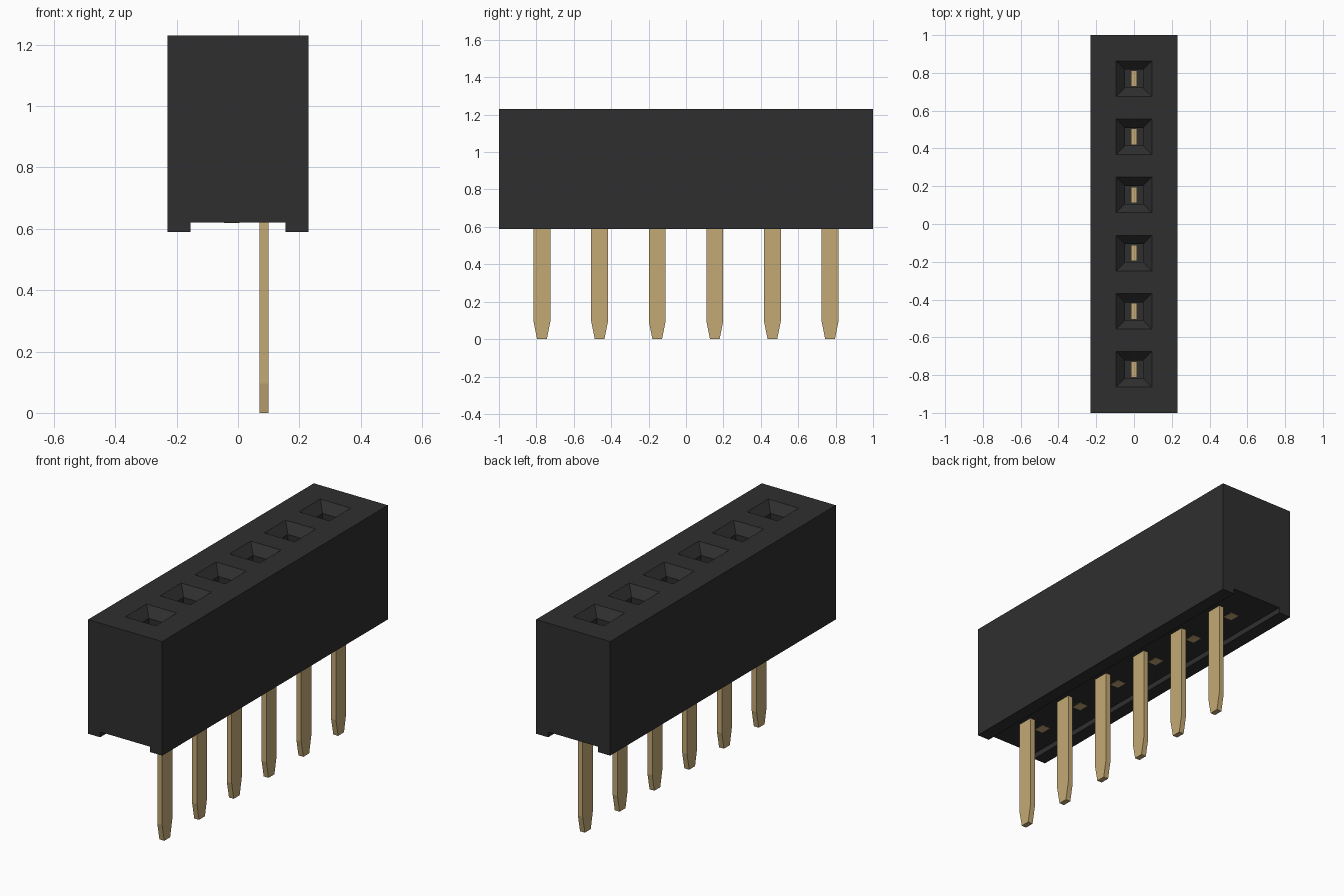
import bpy, bmesh

cube = bpy.data.objects.get("Cube")
if cube:
    bpy.data.objects.remove(cube)

PITCH, TOP, FLOOR, BASE = 0.308, 1.23, 0.62, 0.59
POSITIONS = [(i - 2.5) * PITCH for i in range(6)]


def material(name, rgb, roughness):
    m = bpy.data.materials.new(name)
    m.use_nodes = True
    m.diffuse_color = (*rgb, 1)
    shader = m.node_tree.nodes["Principled BSDF"]
    shader.inputs["Base Color"].default_value = (*rgb, 1)
    shader.inputs["Roughness"].default_value = roughness
    return m


black = material("black plastic", (0.028, 0.028, 0.028), 0.6)
gold = material("gold metal", (0.55, 0.40, 0.18), 0.5)


def finish(name, bm, mat):
    bmesh.ops.recalc_face_normals(bm, faces=bm.faces)
    mesh = bpy.data.meshes.new(name)
    bm.to_mesh(mesh)
    bm.free()
    mesh.materials.append(mat)
    ob = bpy.data.objects.new(name, mesh)
    bpy.context.collection.objects.link(ob)
    return ob


def loft(bm, rings):
    """Join stacked rectangles (x centre, y centre, half x, half y, z)."""
    loops = [[bm.verts.new((x + sx * hx, y + sy * hy, z))
              for sx, sy in ((-1, -1), (1, -1), (1, 1), (-1, 1))]
             for x, y, hx, hy, z in rings]
    for a, b in zip(loops, loops[1:]):
        for i in range(4):
            j = (i + 1) % 4
            bm.faces.new((a[i], a[j], b[j], b[i]))
    bm.faces.new(loops[0])
    bm.faces.new(loops[-1])


# Housing: channelled profile extruded along its length
bm = bmesh.new()
half = [(0.23, TOP), (0.23, BASE), (0.155, BASE), (0.155, FLOOR)]
profile = half + [(-x, z) for x, z in reversed(half)]
face = bm.faces.new([bm.verts.new((x, -1, z)) for x, z in profile])
extruded = bmesh.ops.extrude_face_region(bm, geom=[face])["geom"]
bmesh.ops.translate(bm, vec=(0, 2, 0),
                    verts=[v for v in extruded if isinstance(v, bmesh.types.BMVert)])
housing = finish("housing", bm, black)

# Sockets: funnel mouths above square shafts, cut from the housing
bm = bmesh.new()
for y in POSITIONS:
    loft(bm, [(0, y, s, s, z) for s, z in
              ((0.047, 0.68), (0.047, TOP - 0.05), (0.094, TOP), (0.094, TOP + 0.05))])
cutter = finish("socket_cutter", bm, black)
cutter.hide_render = True
cut = housing.modifiers.new("sockets", 'BOOLEAN')
cut.operation, cut.solver, cut.object = 'DIFFERENCE', 'EXACT', cutter
bpy.context.view_layer.objects.active = housing
bpy.ops.object.modifier_apply(modifier=cut.name)
bpy.data.objects.remove(cutter)

# Terminals: tapered pin outside, contact blade in the socket, heel below it
for n, y in enumerate(POSITIONS, 1):
    bm = bmesh.new()
    loft(bm, [(0.085, y, 0.015, 0.026, 0), (0.085, y, 0.015, 0.045, 0.095),
              (0.085, y, 0.015, 0.045, 0.65)])
    finish(f"pin_{n}", bm, gold)
    bm = bmesh.new()
    loft(bm, [(0, y, 0.015, 0.043, 0.65), (0, y, 0.015, 0.043, 0.95)])
    finish(f"contact_{n}", bm, gold)
    bm = bmesh.new()
    loft(bm, [(-0.02, y, 0.025, 0.03, FLOOR - 0.002), (-0.02, y, 0.025, 0.03, 0.66)])
    finish(f"heel_{n}", bm, gold)
